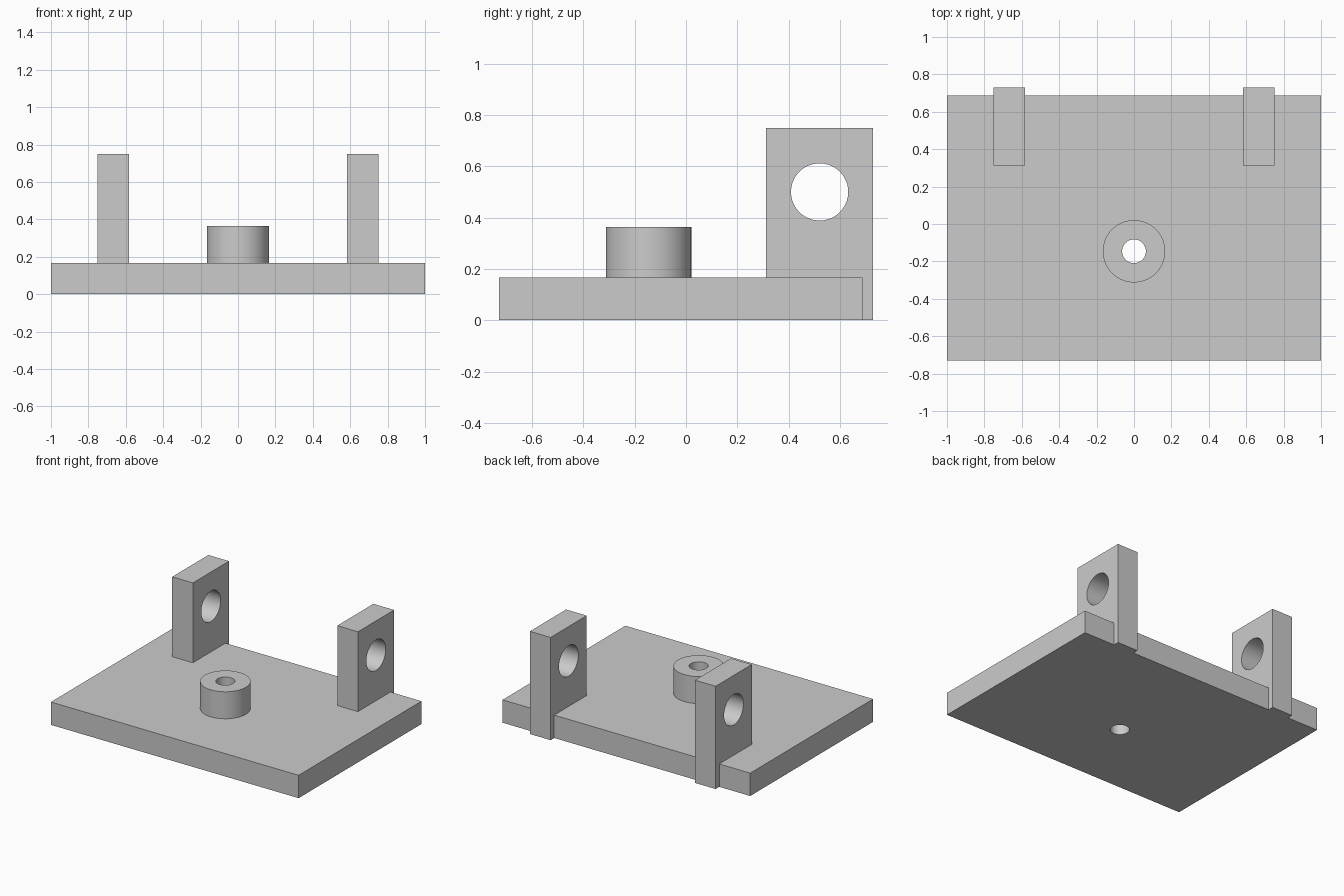
import bpy
import math
from mathutils import Vector

if "Cube" in bpy.data.objects:
    bpy.data.objects.remove(bpy.data.objects["Cube"], do_unlink=True)

grey = bpy.data.materials.new("plain grey")
grey.use_nodes = True
colour = (0.6, 0.6, 0.6, 1)
grey.diffuse_color = colour
grey.node_tree.nodes["Principled BSDF"].inputs["Base Color"].default_value = colour

# Main dimensions
BACK, FRONT = 0.729, -0.729
PLATE_BACK, PLATE_TOP = 0.6875, 0.167
LUG_FRONT, LUG_TOP, LUG_IN, LUG_OUT = 0.3125, 0.75, 0.583, 0.75
BOSS_Y, BOSS_TOP = -0.146, 0.364


def box(name, low, high):
    low, high = Vector(low), Vector(high)
    bpy.ops.mesh.primitive_cube_add(size=1, location=(low + high) / 2)
    ob = bpy.context.object
    ob.name = name
    ob.scale = high - low
    bpy.ops.object.transform_apply(location=True, rotation=True, scale=True)
    ob.data.materials.append(grey)
    return ob


def cylinder(name, radius, depth, location, rotation=(0, 0, 0)):
    bpy.ops.mesh.primitive_cylinder_add(vertices=64, radius=radius, depth=depth,
                                        location=location, rotation=rotation)
    ob = bpy.context.object
    ob.name = name
    bpy.ops.object.transform_apply(location=True, rotation=True, scale=True)
    ob.data.materials.append(grey)
    return ob


def combine(target, tool, operation):
    mod = target.modifiers.new(tool.name, "BOOLEAN")
    mod.operation = operation
    mod.solver = "EXACT"
    mod.object = tool
    bpy.context.view_layer.objects.active = target
    bpy.ops.object.modifier_apply(modifier=mod.name)
    bpy.data.objects.remove(tool, do_unlink=True)


# Base plate
plate = box("mounting_plate", (-1, FRONT, 0), (1, PLATE_BACK, PLATE_TOP))

# Upright lugs, reaching past the back edge down to the floor
for side, label in ((-1, "right"), (1, "left")):
    xs = sorted((side * LUG_IN, side * LUG_OUT))
    lug = box(label + "_lug", (xs[0], LUG_FRONT, 0), (xs[1], BACK, LUG_TOP))
    combine(plate, lug, "UNION")

# Round boss
boss = cylinder("boss", 0.1667, BOSS_TOP - 0.05, (0, BOSS_Y, (BOSS_TOP + 0.05) / 2))
combine(plate, boss, "UNION")

# Hole through boss and plate, and cross holes through both lugs
combine(plate, cylinder("boss_hole", 0.0635, 2, (0, BOSS_Y, 0)), "DIFFERENCE")
lug_hole = cylinder("lug_holes", 0.1115, 3, (0, (LUG_FRONT + BACK) / 2, 0.5),
                    (0, math.pi / 2, 0))
combine(plate, lug_hole, "DIFFERENCE")

# Smooth round walls with crisp edges
bpy.ops.object.select_all(action="DESELECT")
plate.select_set(True)
bpy.context.view_layer.objects.active = plate
bpy.ops.object.shade_smooth_by_angle(angle=math.radians(30))
